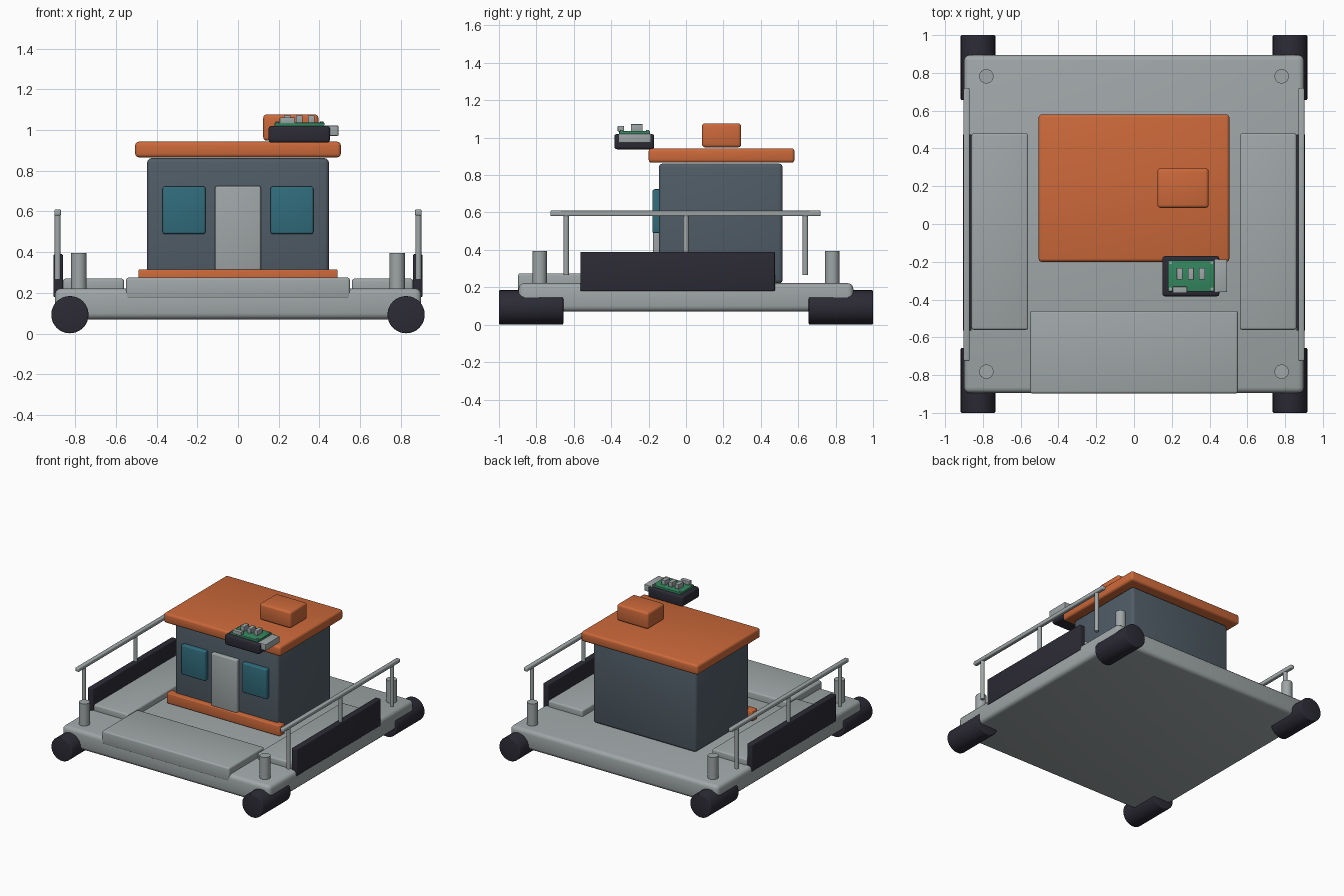
import bpy, math

if "Cube" in bpy.data.objects:
    bpy.data.objects.remove(bpy.data.objects["Cube"])


def material(name, rgb):
    m = bpy.data.materials.new(name)
    m.diffuse_color = (*rgb, 1)
    m.use_nodes = True
    m.node_tree.nodes["Principled BSDF"].inputs["Base Color"].default_value = m.diffuse_color
    return m


GREY = material("deck grey", (0.35, 0.385, 0.39))
ORANGE = material("roof orange", (0.60, 0.14, 0.042))
SLATE = material("wall slate", (0.08, 0.107, 0.133))
DARK = material("rubber dark", (0.025, 0.024, 0.036))
TEAL = material("window teal", (0.03, 0.15, 0.20))
GREEN = material("board green", (0.034, 0.24, 0.115))


def finish(ob, name, mat, bevel):
    """Name, colour, bevel and smooth a part."""
    ob.name = name
    ob.data.materials.append(mat)
    if bevel:
        b = ob.modifiers.new("bevel", 'BEVEL')
        b.width, b.segments = bevel, 3
        b.limit_method, b.angle_limit = 'ANGLE', math.radians(40)
        bpy.ops.object.modifier_apply(modifier=b.name)
    bpy.ops.object.shade_smooth_by_angle(angle=math.radians(35))
    return ob


def box(name, mat, x, y, z, bevel=0.0):
    """Box given by its (min, max) range on each axis."""
    bpy.ops.mesh.primitive_cube_add(size=1, location=[sum(r) / 2 for r in (x, y, z)])
    ob = bpy.context.object
    ob.scale = [abs(r[1] - r[0]) for r in (x, y, z)]
    bpy.ops.object.transform_apply(location=False, rotation=False, scale=True)
    return finish(ob, name, mat, bevel)


def rod(name, mat, loc, r, length, along_y=False, bevel=0.0, sides=32):
    bpy.ops.mesh.primitive_cylinder_add(
        vertices=sides, radius=r, depth=length, location=loc,
        rotation=(math.pi / 2 if along_y else 0, 0, 0))
    return finish(bpy.context.object, name, mat, bevel)


# Barge deck and raised deck plates
box("deck", GREY, (-0.9, 0.9), (-0.895, 0.895), (0.07, 0.222), 0.03)
box("front_deck_plate", GREY, (-0.55, 0.55), (-0.897, -0.46), (0.17, 0.275), 0.012)

for s, side in ((-1, "left"), (1, "right")):
    box(side + "_deck_plate", GREY, (s * 0.56, s * 0.86), (-0.56, 0.48), (0.2, 0.27), 0.012)
    # Side fender board
    box(side + "_fender_board", DARK, (s * 0.86, s * 0.906), (-0.565, 0.475), (0.18, 0.39), 0.006)
    # Handrail with three posts
    box(side + "_handrail", GREY, (s * 0.87, s * 0.902), (-0.725, 0.72), (0.58, 0.61), 0.007)
    for y in (-0.64, 0, 0.638):
        rod(side + "_rail_post", GREY, (s * 0.886, y, 0.43), 0.015, 0.33, sides=16)
    # Corner rollers and mooring posts
    for t in (-1, 1):
        rod("corner_fender", DARK, (s * 0.826, t * 0.828, 0.093), 0.0915, 0.344, True, 0.006)
        rod("mooring_post", GREY, (s * 0.782, t * 0.782, 0.305), 0.038, 0.18)
    # Cabin windows
    box(side + "_window", TEAL, (s * 0.16, s * 0.37), (-0.18, -0.135), (0.49, 0.722), 0.009)

# Cabin
box("cabin_walls", SLATE, (-0.447, 0.447), (-0.145, 0.517), (0.22, 0.862), 0.022)
box("cabin_sill", ORANGE, (-0.49, 0.49), (-0.185, -0.12), (0.235, 0.315), 0.006)
box("door", GREY, (-0.112, 0.112), (-0.176, -0.135), (0.31, 0.725), 0.009)
box("roof", ORANGE, (-0.505, 0.505), (-0.2, 0.58), (0.866, 0.943), 0.017)
box("roof_hatch", ORANGE, (0.124, 0.395), (0.085, 0.295), (0.948, 1.077), 0.017)

# Electronics tray at the roof edge
box("tray", DARK, (0.15, 0.452), (-0.383, -0.17), (0.938, 1.02), 0.014)
box("circuit_board", GREEN, (0.18, 0.425), (-0.357, -0.192), (1.015, 1.036), 0.002)
box("socket", GREY, (0.425, 0.493), (-0.361, -0.187), (0.972, 1.022), 0.004)
box("connector", GREY, (0.205, 0.28), (-0.365, -0.332), (1.034, 1.062), 0.002)
for x in (0.242, 0.301, 0.36):
    box("chip", GREY, (x - 0.016, x + 0.016), (-0.295, -0.232), (1.034, 1.072), 0.002)
for x in (0.193, 0.412):
    for y in (-0.344, -0.205):
        rod("board_screw", GREY, (x, y, 1.036), 0.008, 0.012, sides=12)
